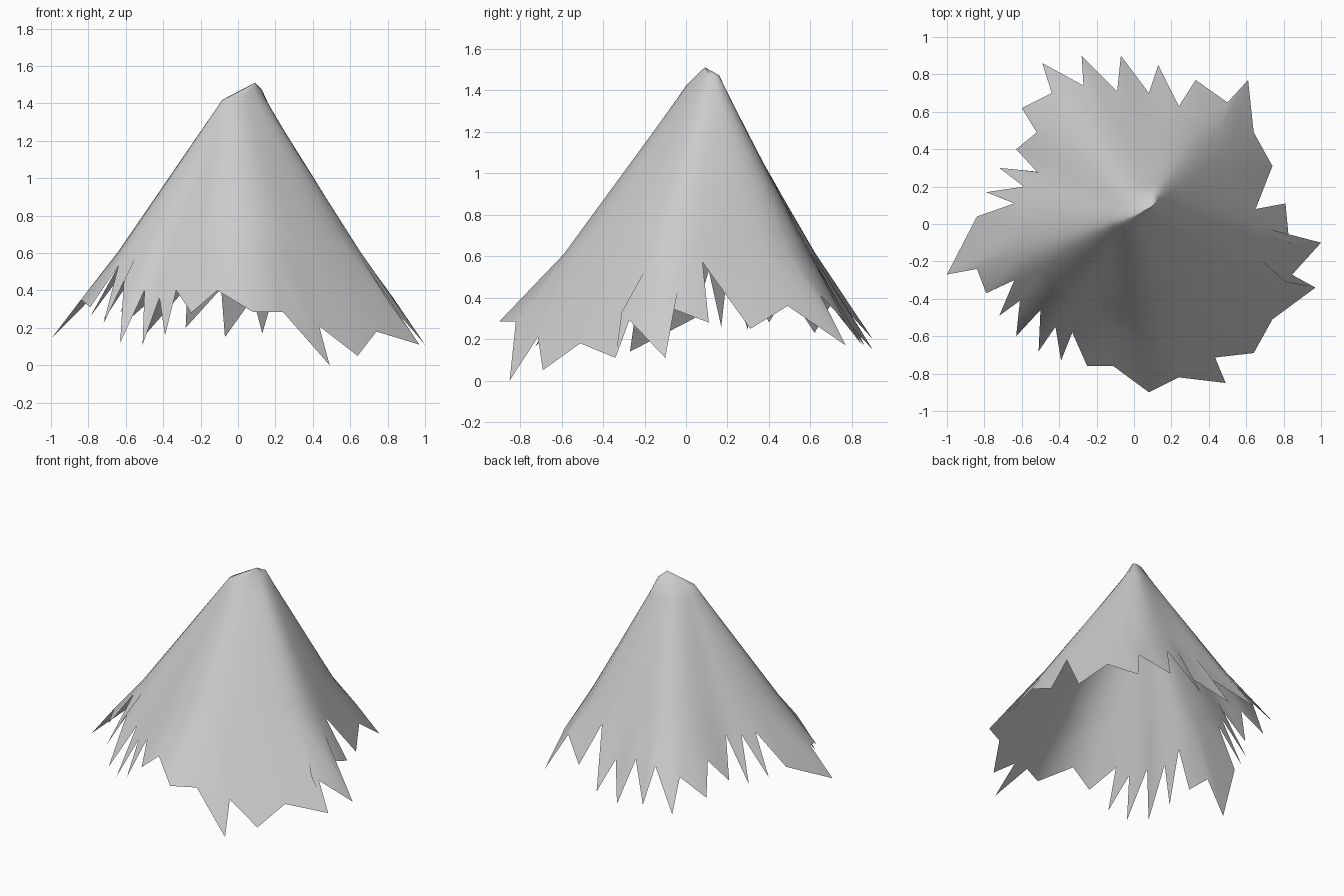
import bpy, bmesh, math
from mathutils import Vector

if "Cube" in bpy.data.objects:
    bpy.data.objects.remove(bpy.data.objects["Cube"])

# Ragged hem, counter-clockwise from the right: alternating tips and notches
HEM = [
    (1.0, -.10, .11), (.83, -.10, .36), (.81, .11, .28), (.65, .08, .57), (.74, .31, .25),
    (.64, .49, .36), (.61, .77, .17), (.50, .65, .41), (.33, .77, .28), (.24, .63, .55),
    (.13, .85, .17), (.08, .70, .36), (-.07, .90, .15), (-.09, .71, .41), (-.28, .90, .20),
    (-.27, .74, .42), (-.49, .86, .17), (-.44, .70, .37), (-.60, .62, .23), (-.52, .49, .43),
    (-.63, .40, .28), (-.52, .28, .54), (-.72, .30, .24), (-.59, .20, .53), (-.79, .17, .26),
    (-.64, .11, .53), (-.84, .04, .30), (-1.0, -.27, .14), (-.84, -.24, .35), (-.79, -.37, .31),
    (-.64, -.30, .53), (-.72, -.49, .22), (-.61, -.41, .45), (-.63, -.60, .12), (-.50, -.46, .40),
    (-.51, -.68, .11), (-.42, -.55, .36), (-.39, -.73, .16), (-.33, -.58, .40), (-.25, -.76, .28),
    (-.11, -.76, .40), (.08, -.90, .285), (.24, -.82, .285), (.49, -.85, 0.0), (.38, -.72, .25),
    (.64, -.69, .05), (.74, -.51, .18), (.97, -.34, .11), (.81, -.31, .33),
]
LEVELS = [1.36, 1.2, 1.03, .86, .72, .61]
N = len(HEM)
hem = [Vector(p) for p in HEM]

# Narrow slanted ridge at the top
centre = Vector((.02, .08, 1.445))
along, across = Vector((.83, .55, 0)), Vector((-.55, .83, 0))


def crown_point(p):
    d = p - centre
    a = math.atan2(d.dot(across), d.dot(along))
    q = centre + along * (.125 * math.cos(a)) + across * (.05 * math.sin(a))
    q.z += .03 * math.cos(a)
    return q


def smooth(ring, passes):
    for _ in range(passes):
        ring = [(ring[i - 1] + ring[i] * 2 + ring[(i + 1) % N]) / 4 for i in range(N)]
    return ring


# Rings of the draped sheet, from the crown down to the hem
crown = [crown_point(p) for p in hem]
rings = [crown]
for z in LEVELS:
    rings.append(smooth([c.lerp(p, (c.z - z) / (c.z - p.z)) for c, p in zip(crown, hem)], 3))
rings.append(hem)

bm = bmesh.new()
rows = [[bm.verts.new(p) for p in ring] for ring in rings]
apex = bm.verts.new((.09, .09, 1.51))
for i in range(N):
    j = (i + 1) % N
    bm.faces.new((apex, rows[0][i], rows[0][j]))
    for upper, lower in zip(rows, rows[1:]):
        bm.faces.new((upper[i], lower[i], lower[j], upper[j]))

mesh = bpy.data.meshes.new("draped_sheet")
bm.to_mesh(mesh)
bm.free()
sheet = bpy.data.objects.new("draped_sheet", mesh)
bpy.context.collection.objects.link(sheet)

grey = bpy.data.materials.new("light_grey")
grey.diffuse_color = (.6, .6, .6, 1)
grey.use_nodes = True
grey.node_tree.nodes["Principled BSDF"].inputs["Base Color"].default_value = grey.diffuse_color
mesh.materials.append(grey)

bpy.context.view_layer.objects.active = sheet
sheet.select_set(True)
bpy.ops.object.shade_smooth_by_angle(angle=math.radians(60))
